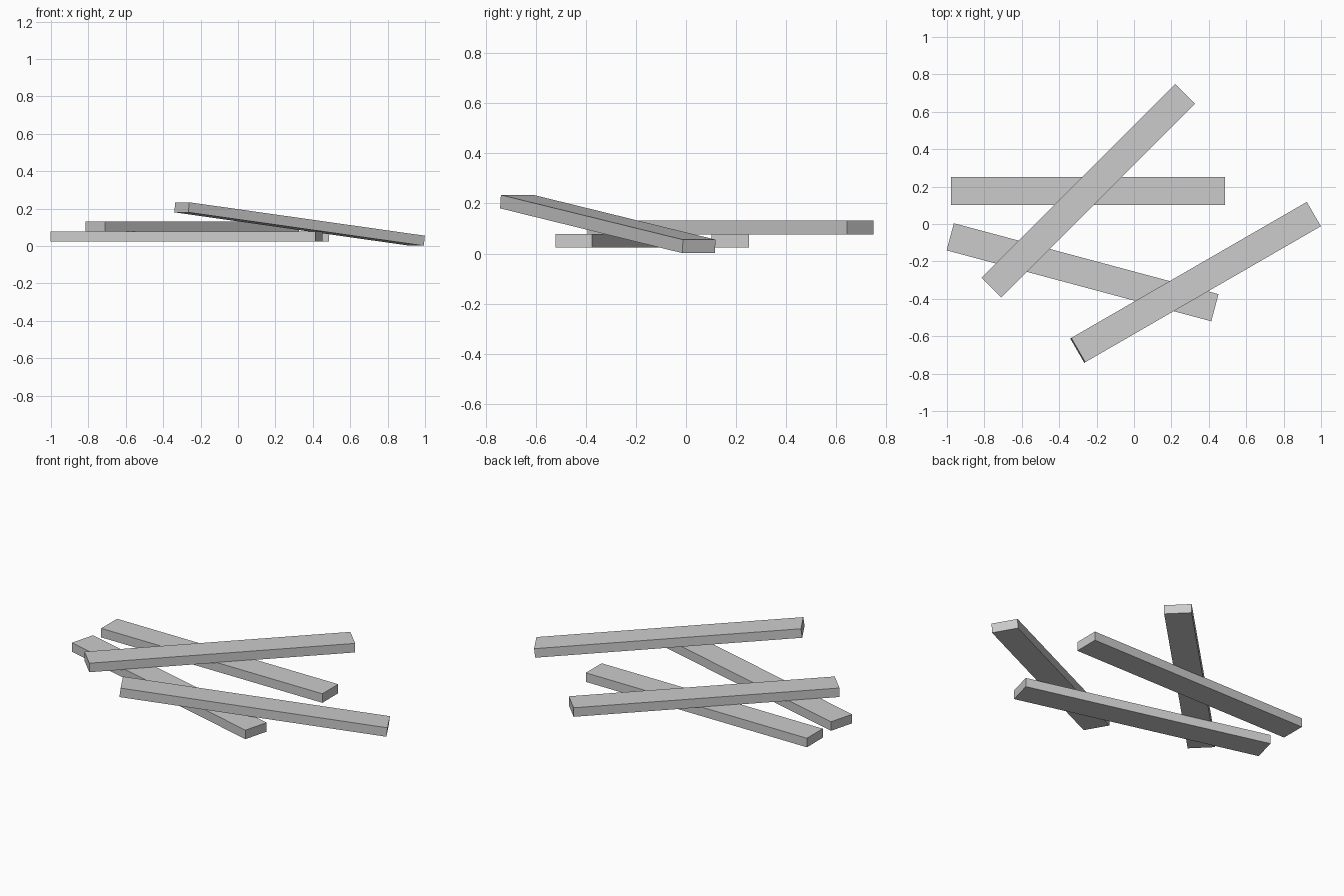
import bpy
from math import radians

if "Cube" in bpy.data.objects:
    bpy.data.objects.remove(bpy.data.objects["Cube"])

LENGTH, WIDTH, THICK = 1.465, 0.15, 0.054


def plank(name, centre, turn, tilt=0):
    """One rectangular board: turn about z, tilt lowers its +x end."""
    bpy.ops.mesh.primitive_cube_add(size=1, location=centre,
                                    rotation=(0, radians(tilt), radians(turn)))
    ob = bpy.context.object
    ob.name = name
    ob.scale = (LENGTH, WIDTH, THICK)
    bpy.ops.object.transform_apply(location=False, rotation=False, scale=True)


# Two boards lying flat
plank("lower_plank_back", (-0.245, 0.177, 0.052), 0)
plank("lower_plank_front", (-0.275, -0.258, 0.052), -15)
# Board resting across both
plank("crossing_plank", (-0.245, 0.178, 0.104), 45)
# Board leaning over the front one, right end on the ground
plank("leaning_plank", (0.329, -0.312, 0.118), 30, 7)
